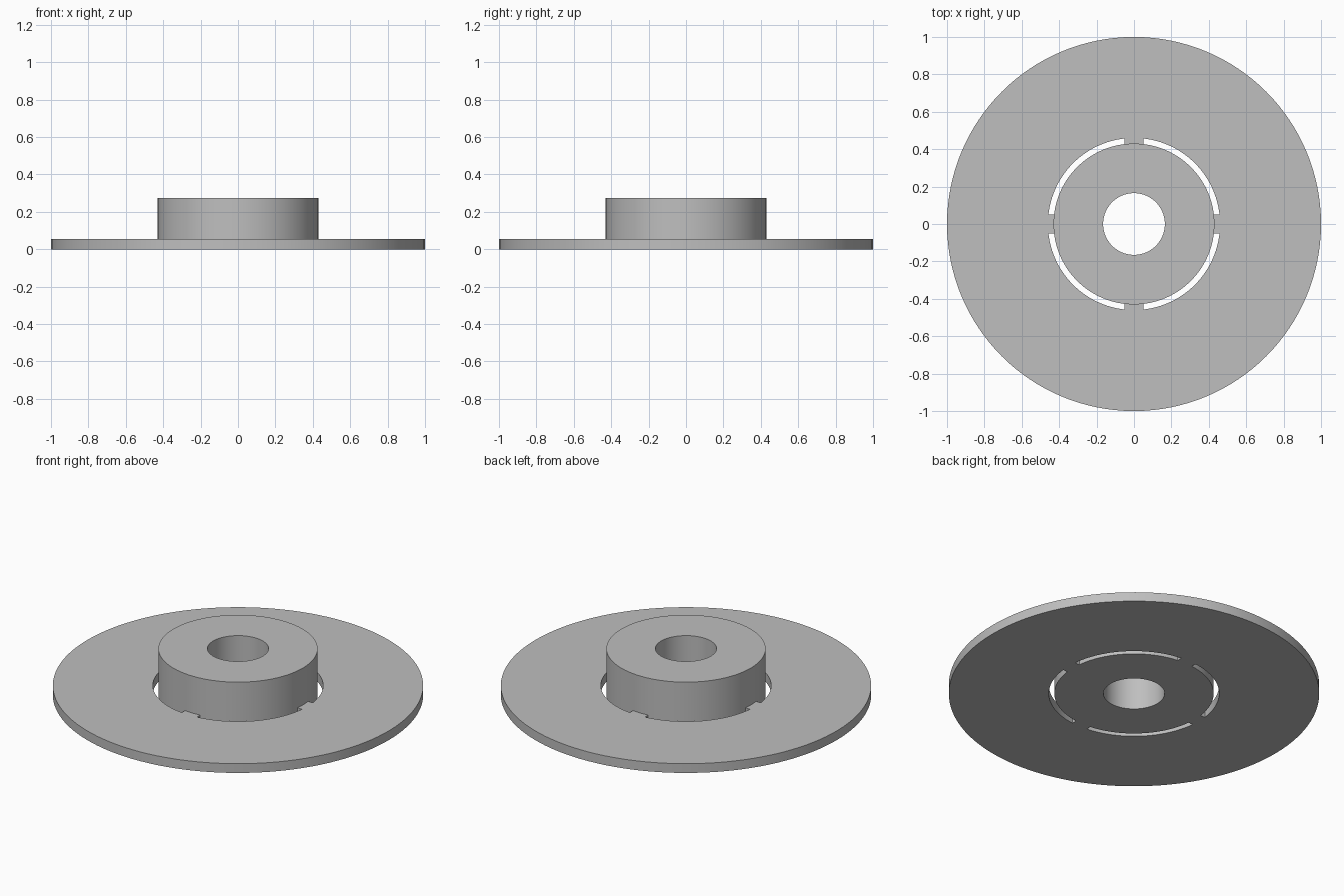
import bpy, bmesh
from math import asin, pi, sin, cos, radians

old = bpy.data.objects.get("Cube")
if old:
    bpy.data.objects.remove(old)

# Dimensions: bore, hub, slot outer edge, flange rim; underside, flange top, hub top
RADII = [0.165, 0.43, 0.46, 1.0]
LEVELS = [0.0, 0.055, 0.275]
TAB_HALF = 0.05
TAB_STEPS, SLOT_STEPS = 4, 28
QUARTER = TAB_STEPS + SLOT_STEPS
SEGMENTS = 4 * QUARTER


def angle(step, radius):
    """Angle of a step, so that the tab sides run parallel."""
    quarter, k = divmod(step, QUARTER)
    half = asin(TAB_HALF / min(max(radius, RADII[1]), RADII[2]))
    if k <= TAB_STEPS:
        a = -half + 2 * half * k / TAB_STEPS
    else:
        a = half + (pi / 2 - 2 * half) * (k - TAB_STEPS) / SLOT_STEPS
    return a + quarter * pi / 2


def solid(ring, step, level):
    """Hub is full height, flange is low, and tabs bridge the slots."""
    if ring == 0:
        return level in (0, 1)
    if ring == 1:
        return level == 0 and step % QUARTER < TAB_STEPS
    return ring == 2 and level == 0


bm = bmesh.new()
points = {}


def point(ring, step, level):
    key = (ring, step % SEGMENTS, level)
    if key not in points:
        r = RADII[ring]
        a = angle(key[1], r)
        points[key] = bm.verts.new((r * cos(a), r * sin(a), LEVELS[level]))
    return points[key]


# Skin the solid: one face wherever a filled cell meets an empty one
for ring in range(3):
    for step in range(SEGMENTS):
        for level in range(2):
            if not solid(ring, step, level):
                continue
            cell = (ring, step, level)
            for axis in range(3):
                u, v = [i for i in range(3) if i != axis]
                for side in (0, 1):
                    near = list(cell)
                    near[axis] += 2 * side - 1
                    if solid(*near):
                        continue
                    corners = []
                    for du, dv in ((0, 0), (1, 0), (1, 1), (0, 1)):
                        c = list(cell)
                        c[axis] += side
                        c[u] += du
                        c[v] += dv
                        corners.append(point(*c))
                    bm.faces.new(corners)
bmesh.ops.recalc_face_normals(bm, faces=bm.faces[:])

mesh = bpy.data.meshes.new("flanged_hub")
bm.to_mesh(mesh)
bm.free()
body = bpy.data.objects.new("flanged_hub", mesh)
bpy.context.collection.objects.link(body)

# Plain grey finish
grey = bpy.data.materials.new("plain_grey")
grey.use_nodes = True
colour = (0.52, 0.52, 0.52, 1.0)
grey.diffuse_color = colour
grey.node_tree.nodes["Principled BSDF"].inputs["Base Color"].default_value = colour
mesh.materials.append(grey)

# Smooth round walls with sharp rims
bpy.ops.object.select_all(action="DESELECT")
body.select_set(True)
bpy.context.view_layer.objects.active = body
bpy.ops.object.shade_smooth_by_angle(angle=radians(30))
